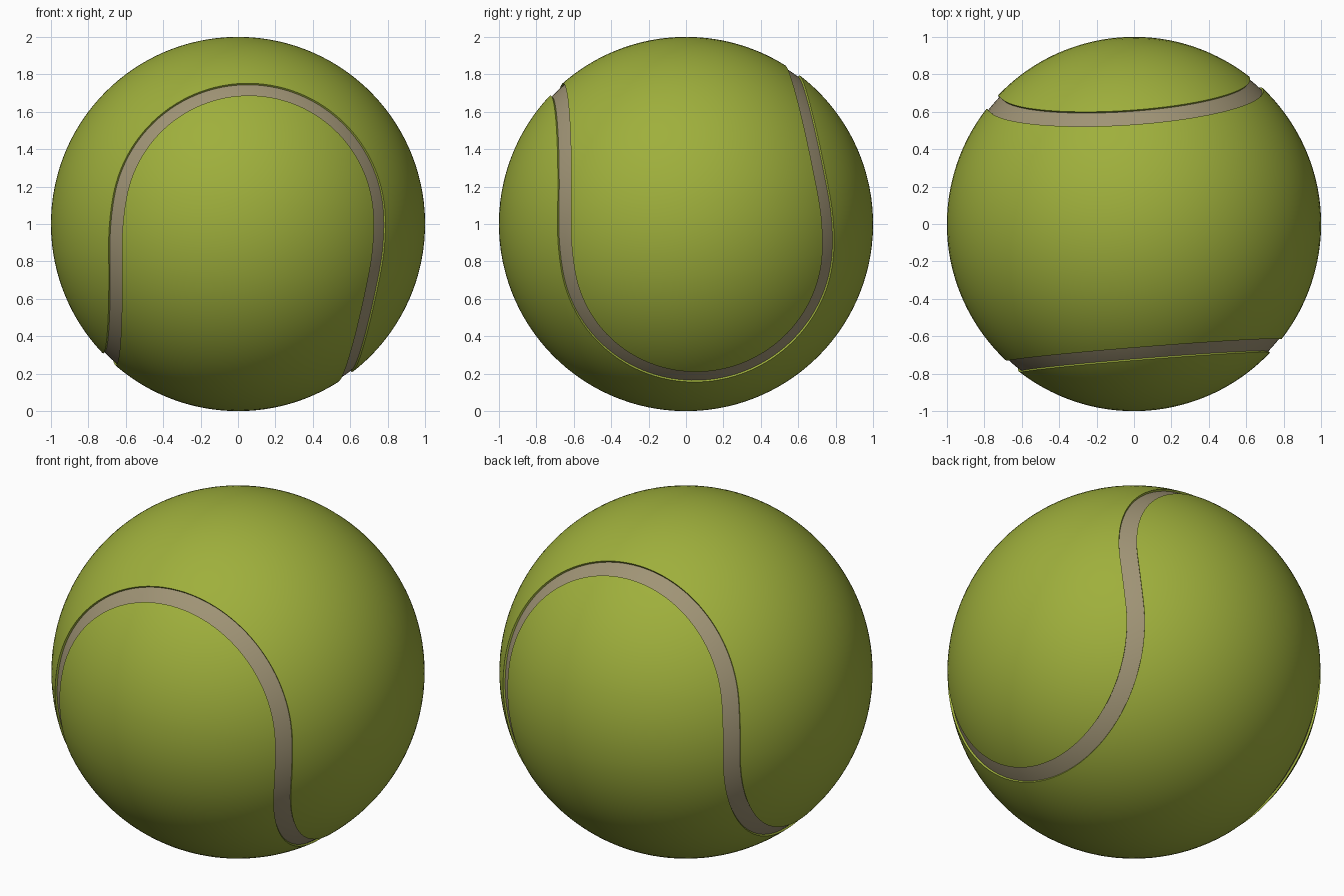
import bpy, bmesh, math
from mathutils import Vector, Matrix

if "Cube" in bpy.data.objects:
    bpy.data.objects.remove(bpy.data.objects["Cube"])

TILT = Matrix.Rotation(math.radians(7.6), 3, Vector((1, 1, 0.97)).normalized())
CENTRE = Vector((0, 0, 1))
HALF_WIDTH = 0.047       # half the angular width of the seam
SEAM_RADIUS = 0.989      # the seam is slightly sunk


def material(name, rgb):
    m = bpy.data.materials.new(name)
    m.diffuse_color = (*rgb, 1)
    m.use_nodes = True
    m.node_tree.nodes["Principled BSDF"].inputs["Base Color"].default_value = m.diffuse_color
    return m


def swap(p):             # half turn that maps one panel onto the other
    return Vector((p.y, p.x, -p.z))


def mirror(points, sx, sy):
    return [Vector((p.x * sx, p.y * sy, p.z)) for p in reversed(points)]


# Seam centre line: a quarter is a circular arc plus a straight leg, the rest is symmetry
e = math.radians(6)
R = math.asin(math.cos(e) * math.sin(math.pi / 4))
turn = math.acos(math.tan(R) * math.tan(e))
hub = Vector((0, -math.cos(e), math.sin(e)))
up = Vector((0, math.sin(e), math.cos(e)))
west = Vector((-1, 0, 0))
quarter = []
for i in range(29):
    a = turn * i / 28
    quarter.append(hub * math.cos(R) + (up * math.cos(a) + west * math.sin(a)) * math.sin(R))
lat = math.asin(quarter[-1].z)
for i in (2, 1, 0):
    b = lat * i / 3
    s = math.cos(b) * math.sqrt(0.5)
    quarter.append(Vector((-s, -s, math.sin(b))))
half = quarter + [swap(p) for p in reversed(quarter)][1:]
side = half + mirror(half, 1, -1)[1:]
loop = side + mirror(side, -1, 1)[1:-1]
N = len(loop)


def offset(i, d):
    p = loop[i]
    t = (loop[(i + 1) % N] - loop[i - 1]).normalized()
    return (p * math.cos(d) + p.cross(t).normalized() * math.sin(d)).normalized()


def build(name, rows, mat, closed=False):
    bm = bmesh.new()
    grid = [[bm.verts.new(TILT @ p + CENTRE) for p in row] for row in rows]
    if closed:
        grid.append(grid[0])
    for r0, r1 in zip(grid, grid[1:]):
        for k in range(len(r0) - 1):
            bm.faces.new((r0[k], r0[k + 1], r1[k + 1], r1[k]))
    bmesh.ops.remove_doubles(bm, verts=bm.verts, dist=1e-5)
    bmesh.ops.dissolve_degenerate(bm, edges=bm.edges, dist=1e-6)
    # point all faces outwards
    bm.normal_update()
    flow = sum(f.normal.dot(f.calc_center_median() - CENTRE) * f.calc_area() for f in bm.faces)
    if flow < 0:
        bmesh.ops.reverse_faces(bm, faces=bm.faces)
    me = bpy.data.meshes.new(name)
    bm.to_mesh(me)
    bm.free()
    me.materials.append(mat)
    ob = bpy.data.objects.new(name, me)
    bpy.context.collection.objects.link(ob)
    bpy.ops.object.select_all(action='DESELECT')
    ob.select_set(True)
    bpy.context.view_layer.objects.active = ob
    bpy.ops.object.shade_smooth_by_angle(angle=math.radians(35))


felt = material("felt_green", (0.345, 0.43, 0.045))
rubber = material("seam_tan", (0.35, 0.295, 0.18))

# Felt panel: rows of arcs from the left edge to its mirror image, with a thin rim wall
panel = []
COLS = 44
for i in range(len(side)):
    p = offset(i, HALF_WIDTH)
    if i in (0, len(side) - 1):
        p.x = 0
    mid = Vector((0, p.y, p.z)).normalized()
    w = math.asin(max(-1, min(1, p.x)))
    arc = []
    for k in range(COLS + 1):
        a = w * (1 - 2 * k / COLS)
        arc.append(mid * math.cos(a) + Vector((math.sin(a), 0, 0)))
    panel.append([arc[0] * 0.984] + arc + [arc[-1] * 0.984])
build("felt_panel_lower", panel, felt)
build("felt_panel_upper", [[swap(p) for p in row] for row in panel], felt)

# Seam band in the groove between the panels
band = [[offset(i, (HALF_WIDTH + 0.002) * k / 3) * SEAM_RADIUS for k in range(-3, 4)]
        for i in range(N)]
build("seam", band, rubber, closed=True)
